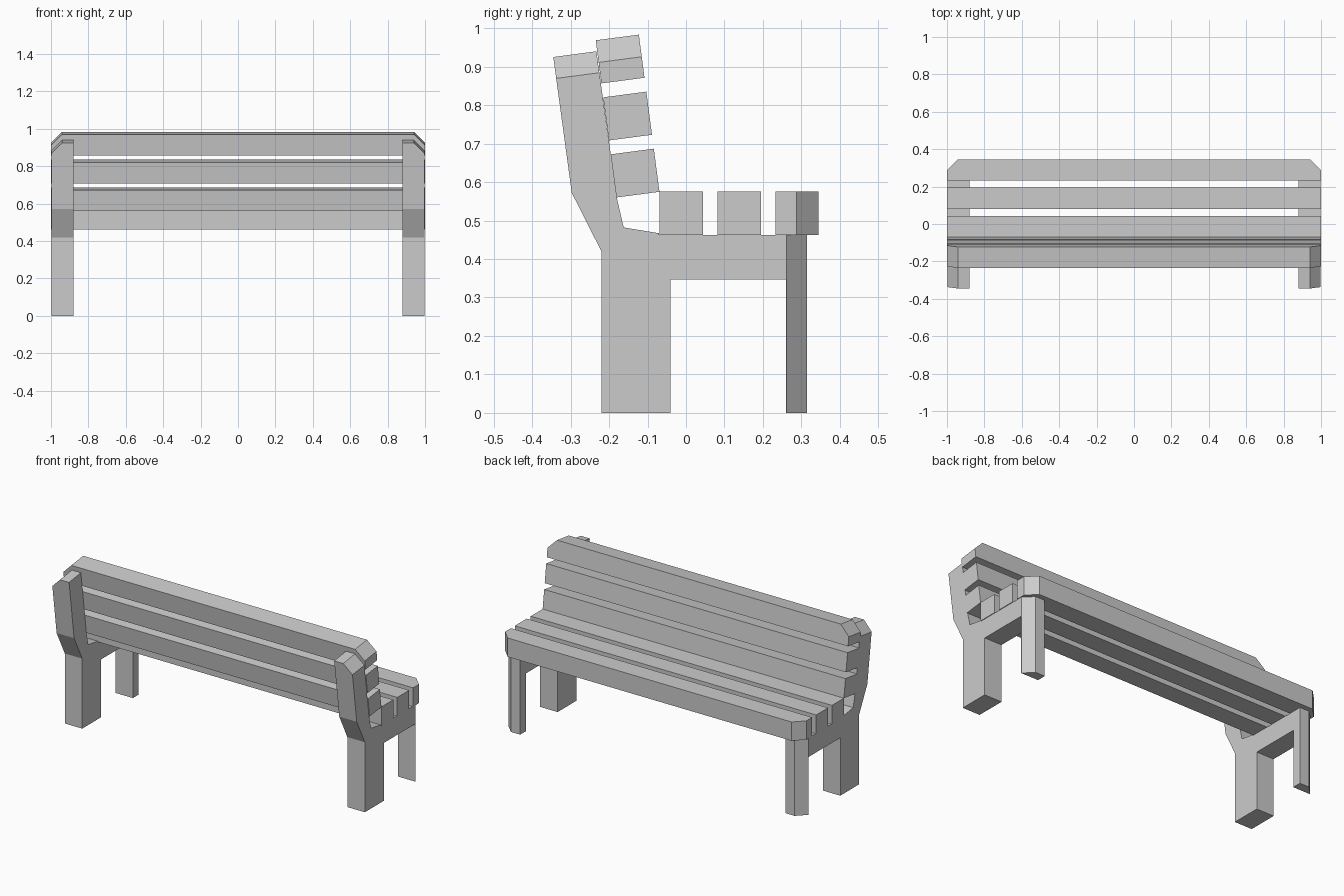
import bpy, bmesh, math
from mathutils import Vector

if "Cube" in bpy.data.objects:
    bpy.data.objects.remove(bpy.data.objects["Cube"])


def prism(name, profile, x0, x1, cuts=()):
    """Extrude a (y, z) profile along x, then slice off chamfers (point, normal)."""
    bm = bmesh.new()
    face = bm.faces.new([bm.verts.new((x0, y, z)) for y, z in profile])
    ext = bmesh.ops.extrude_face_region(bm, geom=[face])
    verts = [g for g in ext["geom"] if isinstance(g, bmesh.types.BMVert)]
    bmesh.ops.translate(bm, verts=verts, vec=(x1 - x0, 0, 0))
    for point, normal in cuts:
        res = bmesh.ops.bisect_plane(bm, geom=bm.verts[:] + bm.edges[:] + bm.faces[:],
                                     plane_co=point, plane_no=Vector(normal).normalized(),
                                     clear_outer=True)
        edges = [g for g in res["geom_cut"] if isinstance(g, bmesh.types.BMEdge)]
        bmesh.ops.edgenet_fill(bm, edges=edges)
    bmesh.ops.recalc_face_normals(bm, faces=bm.faces[:])
    mesh = bpy.data.meshes.new(name)
    bm.to_mesh(mesh)
    bm.free()
    obj = bpy.data.objects.new(name, mesh)
    bpy.context.collection.objects.link(obj)
    return obj


TILT = math.atan2(0.0147, 0.112)
OUT = Vector((math.cos(TILT), math.sin(TILT)))    # towards the sitter
UP = Vector((-math.sin(TILT), math.cos(TILT)))    # along the backrest

# side frames: rear leg, raked back post, rail and front leg in one profile
frame_profile = [(-0.22, 0), (-0.04, 0), (-0.04, 0.347), (0.26, 0.347), (0.26, 0),
                 (0.315, 0), (0.315, 0.462), (-0.07, 0.462), (-0.07, 0.467),
                 (-0.162, 0.482), (-0.18, 0.56), (-0.233, 0.94), (-0.345, 0.925),
                 (-0.297, 0.572), (-0.22, 0.42)]
frame = prism("side_frames", frame_profile, 0.88, 0.996, [
    ((0.94, 0.317, 0), (1, 1, 0)),
    ((0.94, -0.345, 0.925), (1, UP.x, UP.y))])
frame.modifiers.new("other_side", 'MIRROR')

# seat slats, the outermost with chamfered corners
S = 0.113
for i in range(3):
    y = -0.069 + 0.1505 * i
    cuts = [((s * 0.942, 0.345, 0), (s, 1, 0)) for s in (1, -1)] if i == 2 else []
    prism(f"seat_slat_{i + 1}", [(y, 0.462), (y + S, 0.462), (y + S, 0.575), (y, 0.575)],
          -1, 1, cuts)

# tilted back slats, the top one with chamfered corners
for i in range(3):
    p = Vector((-0.181, 0.56)) + UP * 0.1495 * i
    corners = [p, p + OUT * S, p + OUT * S + UP * S, p + UP * S]
    cuts = []
    if i == 2:
        top = corners[3]
        cuts = [((s * 0.942, top.x, top.y), (s, UP.x, UP.y)) for s in (1, -1)]
    prism(f"back_slat_{i + 1}", corners, -1, 1, cuts)
